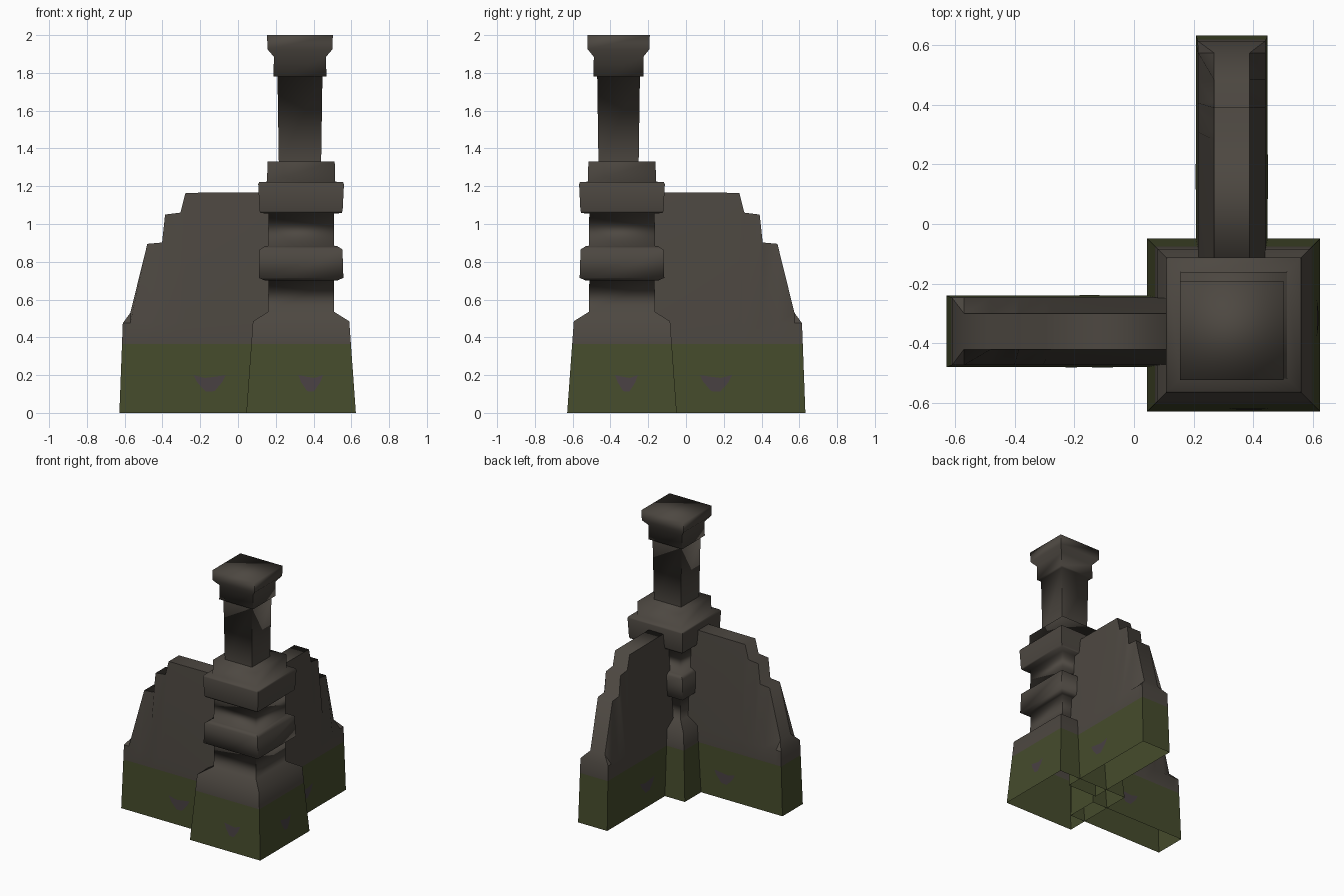
import bpy, bmesh, math
from mathutils import Vector

if "Cube" in bpy.data.objects:
    bpy.data.objects.remove(bpy.data.objects["Cube"])


def material(name, rgb):
    m = bpy.data.materials.new(name)
    m.diffuse_color = (*rgb, 1)
    m.use_nodes = True
    m.node_tree.nodes["Principled BSDF"].inputs["Base Color"].default_value = m.diffuse_color
    return m


STONE = material("dark stone", (0.074, 0.064, 0.053))
MOSS = material("moss green", (0.060, 0.071, 0.025))
STAIN = material("bare stain", (0.065, 0.052, 0.055))
MOSS_TOP = 0.365


def finish(name, bm, is_soft):
    """Cut at the moss line, colour by height and shade; is_soft picks smooth edges."""
    bmesh.ops.recalc_face_normals(bm, faces=bm.faces)
    bmesh.ops.bisect_plane(bm, geom=bm.verts[:] + bm.edges[:] + bm.faces[:],
                           plane_co=(0, 0, MOSS_TOP), plane_no=(0, 0, 1))
    for f in bm.faces:
        f.material_index = int(f.calc_center_median().z < MOSS_TOP)
        f.smooth = True
    for e in bm.edges:
        d = (e.verts[1].co - e.verts[0].co).normalized()
        e.smooth = e.calc_face_angle(0) < math.radians(35) or is_soft(d)
    me = bpy.data.meshes.new(name)
    bm.to_mesh(me)
    bm.free()
    me.materials.append(STONE)
    me.materials.append(MOSS)
    ob = bpy.data.objects.new(name, me)
    bpy.context.collection.objects.link(ob)
    return ob


def square_column(name, cx, cy, profile, depth=1.0):
    """Square section swept up a (half width, height) profile, open below."""
    bm = bmesh.new()
    rings = [[bm.verts.new((cx + sx * h, cy + sy * h * depth, z))
              for sx, sy in ((-1, -1), (1, -1), (1, 1), (-1, 1))] for h, z in profile]
    for a, b in zip(rings, rings[1:]):
        for i in range(4):
            j = (i + 1) % 4
            bm.faces.new((a[i], a[j], b[j], b[i]))
    bm.faces.new(rings[-1])
    # mouldings flow softly upwards, the four corners stay sharp
    return finish(name, bm, lambda d: max(abs(d.x), abs(d.y)) > 0.999)


# Corner pillar: base, two collars and block, then the slim top shaft and cap
square_column("pillar_lower", 0.334, -0.339, [
    (0.29, 0), (0.255, 0.485), (0.175, 0.535), (0.173, 0.70),
    (0.19, 0.70), (0.224, 0.715), (0.219, 0.865), (0.193, 0.882), (0.175, 0.885),
    (0.173, 1.055), (0.215, 1.058), (0.22, 1.07), (0.227, 1.21), (0.222, 1.222),
    (0.18, 1.224), (0.178, 1.33)])
square_column("pillar_upper", 0.328, -0.357, [
    (0.112, 1.32), (0.119, 1.78), (0.14, 1.78), (0.138, 1.885),
    (0.172, 1.925), (0.174, 2.0)], 0.95)

# Stepped wing outline: foot distance, upper distance, crest height, crest half width
OUTLINE = [(0.628, 0.61, 0.475, 0.115), (0.57, 0.57, 0.53, 0.06),
           (0.48, 0.48, 0.895, 0.06), (0.402, 0.402, 0.902, 0.06),
           (0.386, 0.386, 1.05, 0.06), (0.305, 0.305, 1.06, 0.06),
           (0.278, 0.278, 1.165, 0.06), (-0.17, -0.17, 1.168, 0.06)]


def wing(name, place):
    """Wall running outward; each column is foot, shoulder and crest on both sides."""
    bm = bmesh.new()
    cols = []
    for u0, u1, top, half in OUTLINE:
        pts = []
        for s in (-1, 1):
            levels = ((u0, 0.12, 0), (u1, 0.113, 0.475), (u1, half, top))
            pts.append([bm.verts.new(place(u, s * w, z)) for u, w, z in levels])
        cols.append(pts[0] + pts[1][::-1])
    for a, b in zip(cols, cols[1:]):
        for i in range(5):
            bm.faces.new((a[i], a[i + 1], b[i + 1], b[i]))
    bm.faces.new(cols[0])
    bm.faces.new(cols[-1])
    bmesh.ops.remove_doubles(bm, verts=bm.verts[:], dist=0.0025)
    across = (place(0, 1, 0) - place(0, 0, 0)).normalized()
    return finish(name, bm, lambda d: abs(d.dot(across)) > 0.999)


def left_place(u, v, z):
    return Vector((-u, -0.36 + v, z))


def back_place(u, v, z):
    return Vector((0.328 + v, u + 0.004, z))


wing("left_wing", left_place)
wing("back_wing", back_place)

# Small bare patches in the moss, thin plates just proud of each side
PATCH = [(-0.5, 0.2), (-0.4, 0.165), (-0.15, 0.115), (0.12, 0.112), (0.38, 0.16), (0.5, 0.2),
         (0.15, 0.185), (-0.1, 0.19)]


def patch(name, place, width, offset):
    """offset gives the distance of the sloped side from its middle at a height."""
    bm = bmesh.new()
    bm.faces.new([bm.verts.new(place(t * width, offset(z), z)) for t, z in PATCH])
    bmesh.ops.triangulate(bm, faces=bm.faces[:])
    me = bpy.data.meshes.new(name)
    bm.to_mesh(me)
    bm.free()
    me.materials.append(STAIN)
    bpy.context.collection.objects.link(bpy.data.objects.new(name, me))


def wall_side(z):
    return 0.12 - 0.007 * z / 0.475 + 0.003


def base_side(z):
    return 0.29 - 0.035 * z / 0.485 + 0.003


for s, side in ((-1, "a"), (1, "b")):
    patch("left_wing_patch_" + side, lambda t, d, z: left_place(0.15 + t, s * d, z), 0.17, wall_side)
    patch("back_wing_patch_" + side, lambda t, d, z: back_place(0.155 + t, s * d, z), 0.17, wall_side)
patch("base_patch_front", lambda t, d, z: (0.385 + t, -0.339 - d, z), 0.13, base_side)
patch("base_patch_right", lambda t, d, z: (0.334 + d, -0.315 + t, z), 0.12, base_side)
